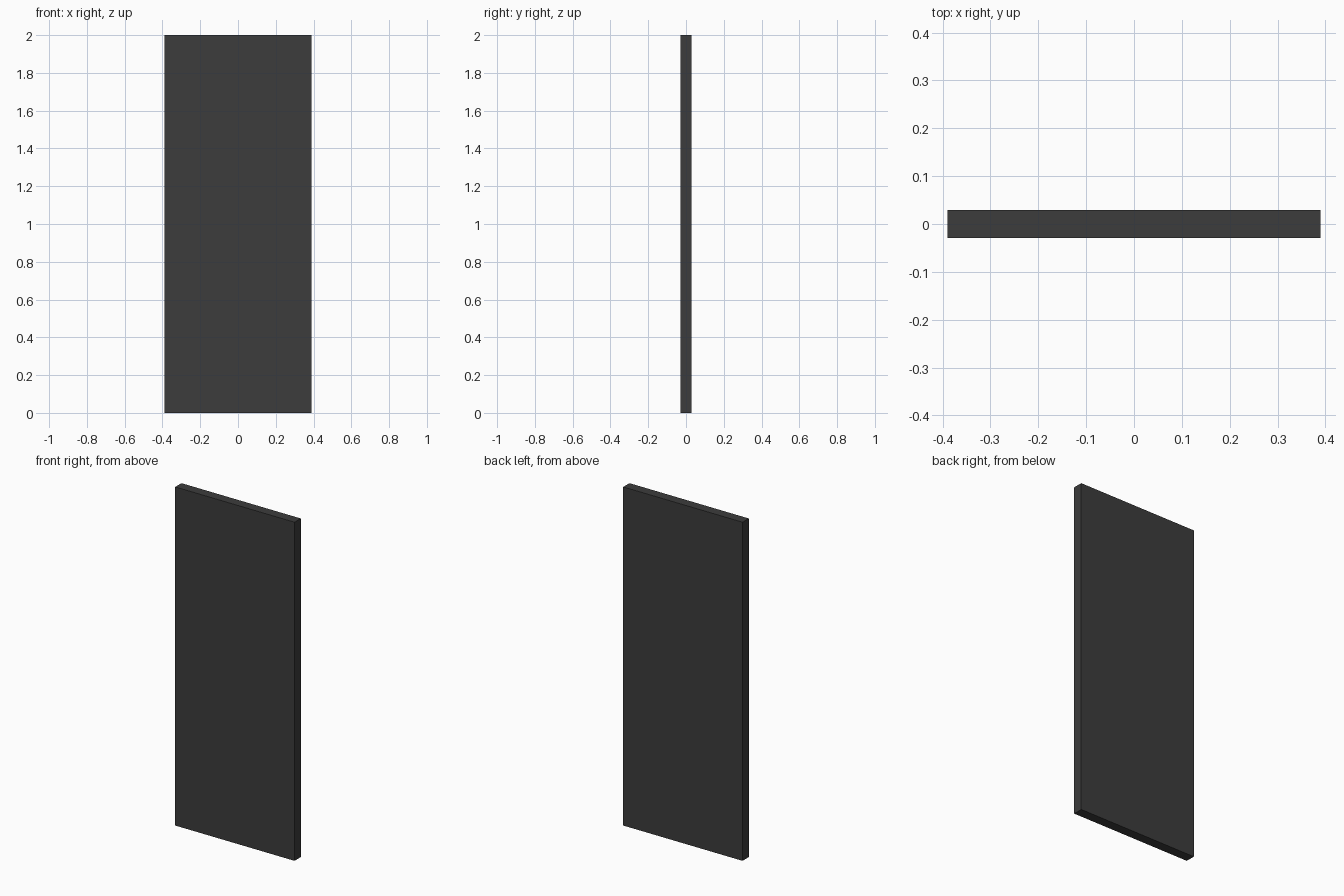
import bpy, bmesh

if "Cube" in bpy.data.objects:
    bpy.data.objects.remove(bpy.data.objects["Cube"])

HALF_W, HALF_D = 0.39, 0.029
# upper left corner (x, z) of each nested strip, outermost first
CORNERS = [(-0.39, 2.0), (-0.284, 1.88), (-0.178, 1.756), (-0.071, 1.633),
           (0.038, 1.51), (0.147, 1.409), (0.256, 1.307)]

dark = bpy.data.materials.new("dark_grey")
dark.diffuse_color = (0.045, 0.045, 0.045, 1)
dark.use_nodes = True
dark.node_tree.nodes["Principled BSDF"].inputs["Base Color"].default_value = dark.diffuse_color


def slab(name, outline):
    """Extrude an x-z outline through the panel thickness."""
    bm = bmesh.new()
    face = bm.faces.new([bm.verts.new((x, -HALF_D, z)) for x, z in outline])
    ext = bmesh.ops.extrude_face_region(bm, geom=[face])["geom"]
    verts = [v for v in ext if isinstance(v, bmesh.types.BMVert)]
    bmesh.ops.translate(bm, verts=verts, vec=(0, 2 * HALF_D, 0))
    bmesh.ops.recalc_face_normals(bm, faces=bm.faces)
    mesh = bpy.data.meshes.new(name)
    bm.to_mesh(mesh)
    bm.free()
    mesh.materials.append(dark)
    bpy.context.collection.objects.link(bpy.data.objects.new(name, mesh))


# L-shaped strips nested inside each other
for i, ((x0, z0), (x1, z1)) in enumerate(zip(CORNERS, CORNERS[1:]), 1):
    slab(f"panel_strip_{i}", [(x0, 0), (x1, 0), (x1, z1), (HALF_W, z1),
                              (HALF_W, z0), (x0, z0)])

# rectangular core at the lower right
x, z = CORNERS[-1]
slab("panel_core", [(x, 0), (HALF_W, 0), (HALF_W, z), (x, z)])
